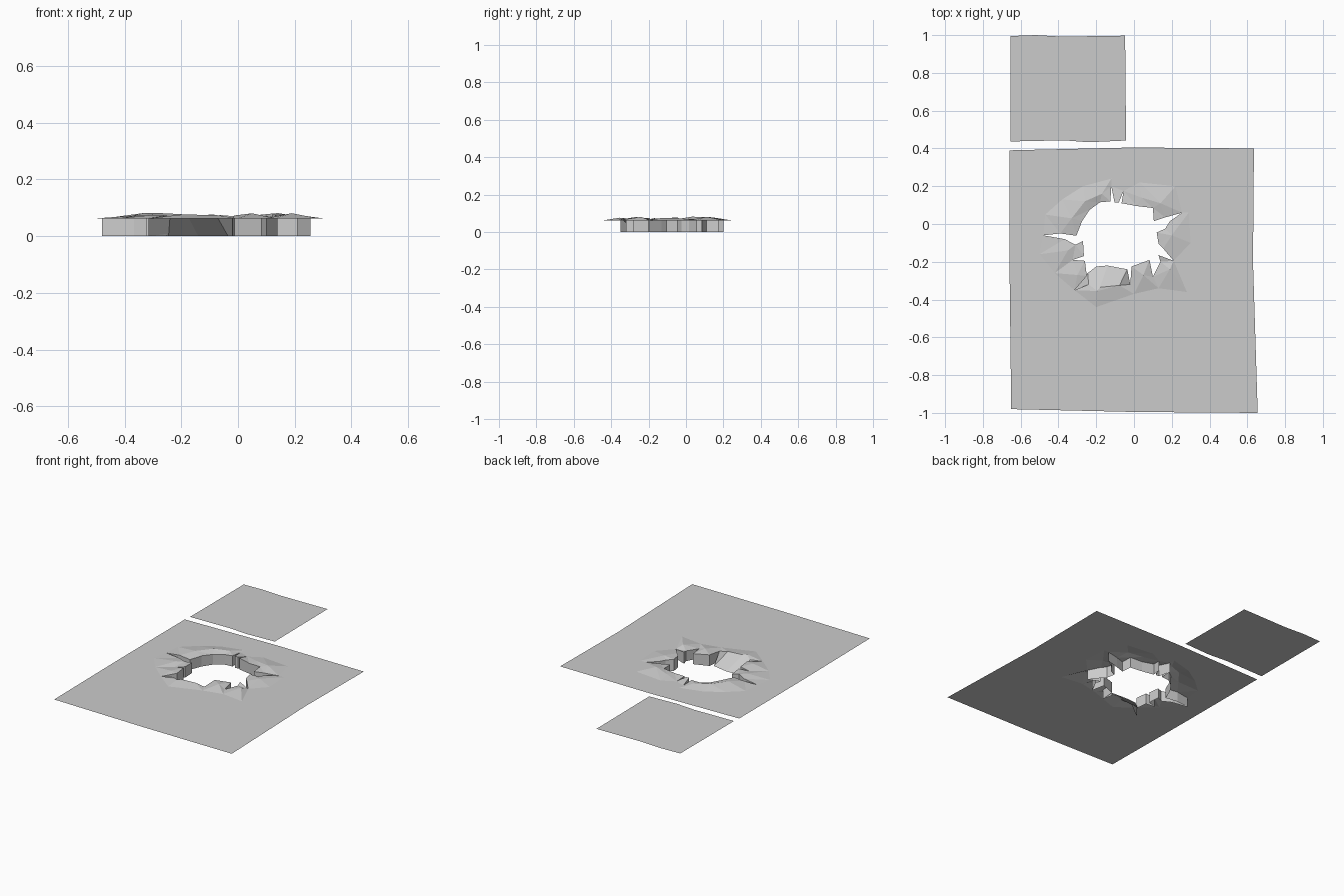
import bpy, random
from mathutils import Vector
from mathutils.geometry import delaunay_2d_cdt

if "Cube" in bpy.data.objects:
    bpy.data.objects.remove(bpy.data.objects["Cube"])

random.seed(4)
Z = 0.063  # level of the flat sheet

# Broken rim of the hole, clockwise from the left crack tip
rim = [(-.48, -.06), (-.39, -.05), (-.305, -.062), (-.275, .015), (-.235, .075),
       (-.18, .115), (-.125, .12), (-.12, .2), (-.103, .115), (-.08, .115),
       (-.055, .175), (-.066, .11), (.015, .095), (.1, .085), (.105, .015),
       (.165, .035), (.255, .06), (.19, .015), (.165, -.025), (.12, -.045),
       (.13, -.105), (.155, -.13), (.21, -.195), (.13, -.165), (.14, -.2),
       (.1, -.28), (.082, -.19), (-.013, -.225), (-.02, -.32), (-.077, -.325),
       (-.18, -.335), (-.195, -.355), (-.24, -.32), (-.315, -.35), (-.25, -.275),
       (-.26, -.195), (-.325, -.19), (-.265, -.17), (-.27, -.09), (-.31, -.11),
       (-.367, -.08)]
crack_tips = {0, 7, 10, 16, 22, 25, 28, 33, 36}
# Lower rim positions where the wall leans into the hole
leaning = {29: (-.035, -.24), 30: (-.14, -.22), 31: (-.2, -.225), 32: (-.245, -.26)}

# Uneven outer borders
sheet_border = [(-.66, .39), (-.01, .405), (.635, .4), (.63, -.2), (.655, -1),
                (0, -.995), (-.65, -.98), (-.658, -.3)]
panel_border = [(-.655, .995), (-.52, 1), (-.38, .992), (-.047, .997),
                (-.042, .442), (-.24, .433), (-.37, .443), (-.655, .437)]

# Flat points where the buckled zone ends, and raised creases inside it
flat_ring = [(-.54, -.06), (-.47, .05), (-.38, .13), (-.27, .2), (-.12, .24), (.03, .22),
             (.22, .2), (.29, .06), (.3, -.1), (.28, -.36), (.13, -.34), (0, -.37),
             (-.2, -.44), (-.35, -.39), (-.42, -.26), (-.5, -.16)]
creases = [(-.33, .03), (-.26, .12), (-.17, .16), (.04, .14), (.14, .11),
           (.2, -.06), (.19, -.24), (.05, -.27), (-.3, -.27), (-.35, -.14)]


def make_object(name, verts, faces):
    mesh = bpy.data.meshes.new(name)
    mesh.from_pydata(verts, [], faces)
    mesh.update()
    obj = bpy.data.objects.new(name, mesh)
    bpy.context.collection.objects.link(obj)
    return obj


def inside(p, poly):
    hit = False
    for (x1, y1), (x2, y2) in zip(poly, poly[1:] + poly[:1]):
        if (y1 > p[1]) != (y2 > p[1]) and p[0] < x1 + (p[1] - y1) * (x2 - x1) / (y2 - y1):
            hit = not hit
    return hit


def loop_edges(start, n):
    return [(start + i, start + (i + 1) % n) for i in range(n)]


# Cracked sheet: triangulate between border and rim, lifting the broken edge
n = len(rim)
rim_z = [Z if i in crack_tips else Z + random.uniform(.002, .015) for i in range(n)]
points = rim + sheet_border + flat_ring + creases
heights = (rim_z + [Z] * (len(sheet_border) + len(flat_ring))
           + [Z + random.uniform(.004, .02) for _ in creases])
edges = loop_edges(0, n) + loop_edges(n, len(sheet_border))
co, _, tris, origin, _, _ = delaunay_2d_cdt([Vector(p) for p in points], edges, [], 1, 1e-5)
verts = [(c.x, c.y, heights[o[0]] if o else Z) for c, o in zip(co, origin)]
kept = []
for t in tris:
    centre = sum((co[i] for i in t), Vector((0, 0))) / len(t)
    if not inside(centre, rim):
        kept.append(list(t))
make_object("cracked_sheet", verts, kept)

# Wall of the hole, dropping from the rim to the ground plane
top = [(x, y, z) for (x, y), z in zip(rim, rim_z)]
bottom = [(*leaning.get(i, p), 0) for i, p in enumerate(rim)]
make_object("hole_wall", top + bottom,
            [(i, n + i, n + (i + 1) % n, (i + 1) % n) for i in range(n)])

# Separate flat panel behind the sheet
make_object("loose_panel", [(x, y, Z) for x, y in panel_border],
            [tuple(reversed(range(len(panel_border))))])
